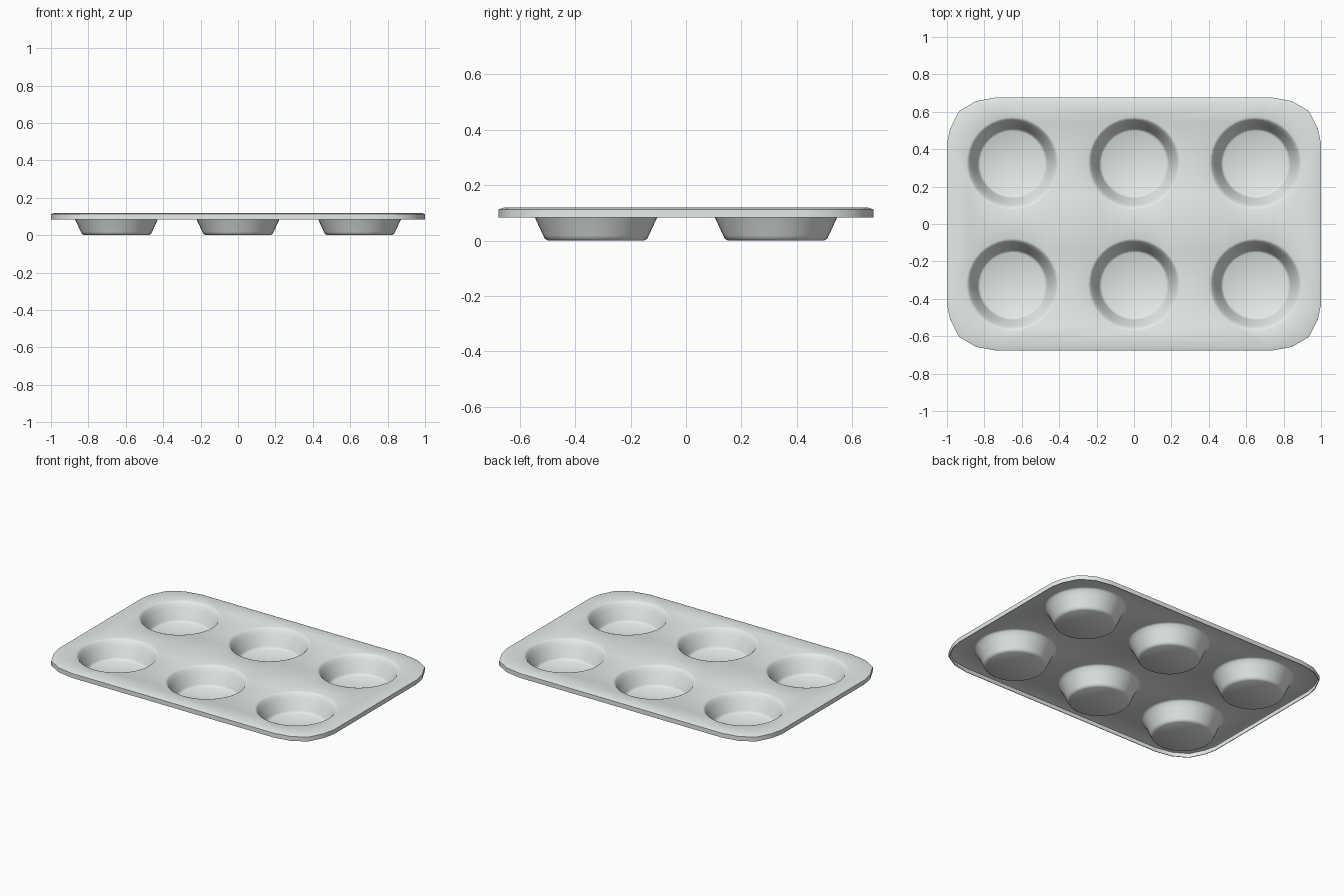
import bpy, bmesh
from math import cos, sin, pi

if "Cube" in bpy.data.objects:
    bpy.data.objects.remove(bpy.data.objects["Cube"])

SHEET = 0.004      # metal thickness
TOP = 0.12         # height of the flat plate
SEGS = 40          # sides of each cup

bm = bmesh.new()


def ring(points):
    return [bm.verts.new(p) for p in points]


def loop_edges(verts):
    return [bm.edges.new((a, verts[(i + 1) % len(verts)])) for i, a in enumerate(verts)]


def bridge(a, b):
    n = len(a)
    for i in range(n):
        j = (i + 1) % n
        bm.faces.new((a[i], a[j], b[j], b[i]))


# rounded outline of the plate: one corner, mirrored to all four
corner = [(1.0, 0.43), (0.983, 0.51), (0.935, 0.604), (0.845, 0.657), (0.735, 0.677)]
outline = (corner + [(-x, y) for x, y in reversed(corner)]
           + [(-x, -y) for x, y in corner] + [(x, -y) for x, y in reversed(corner)])

# rim: softened top edge and a short skirt hanging down
rim = [ring([(x * s, y * t, z) for x, y in outline])
       for s, t, z in [(0.978, 0.967, TOP), (1, 1, 0.113), (1, 1, 0.084)]]
fill = loop_edges(rim[0])
for a, b in zip(rim, rim[1:]):
    bridge(a, b)

# six cups: rolled lip, sloping wall, rounded bottom
profile = [(0.247, TOP), (0.239, 0.117), (0.232, 0.110), (0.217, 0.085),
           (0.187, 0.020), (0.182, 0.010), (0.172, SHEET)]
for cx in (-0.65, 0, 0.65):
    for cy in (-0.325, 0.325):
        rings = [ring([(cx + r * cos(2 * pi * i / SEGS), cy + r * sin(2 * pi * i / SEGS), z)
                       for i in range(SEGS)]) for r, z in profile]
        fill += loop_edges(rings[0])
        for a, b in zip(rings, rings[1:]):
            bridge(a, b)
        bm.faces.new(rings[-1])

# flat plate between the rim and the cups
bmesh.ops.triangle_fill(bm, use_beauty=True, edges=fill, normal=(0, 0, 1))
bmesh.ops.recalc_face_normals(bm, faces=bm.faces)
bm.normal_update()
if sum(f.normal.z * f.calc_area() for f in bm.faces) < 0:
    bmesh.ops.reverse_faces(bm, faces=bm.faces)

mesh = bpy.data.meshes.new("muffin_tray")
bm.to_mesh(mesh)
bm.free()
tray = bpy.data.objects.new("muffin_tray", mesh)
bpy.context.collection.objects.link(tray)

# pale metal
metal = bpy.data.materials.new("pale_metal")
metal.diffuse_color = (0.80, 0.84, 0.81, 1)
metal.use_nodes = True
metal.node_tree.nodes["Principled BSDF"].inputs["Base Color"].default_value = metal.diffuse_color
mesh.materials.append(metal)

# sheet metal thickness, grown to the underside
solid = tray.modifiers.new("thickness", 'SOLIDIFY')
solid.thickness = SHEET
solid.offset = -1

bpy.context.view_layer.objects.active = tray
tray.select_set(True)
bpy.ops.object.modifier_apply(modifier=solid.name)
bpy.ops.object.shade_smooth_by_angle(angle=0.7)
